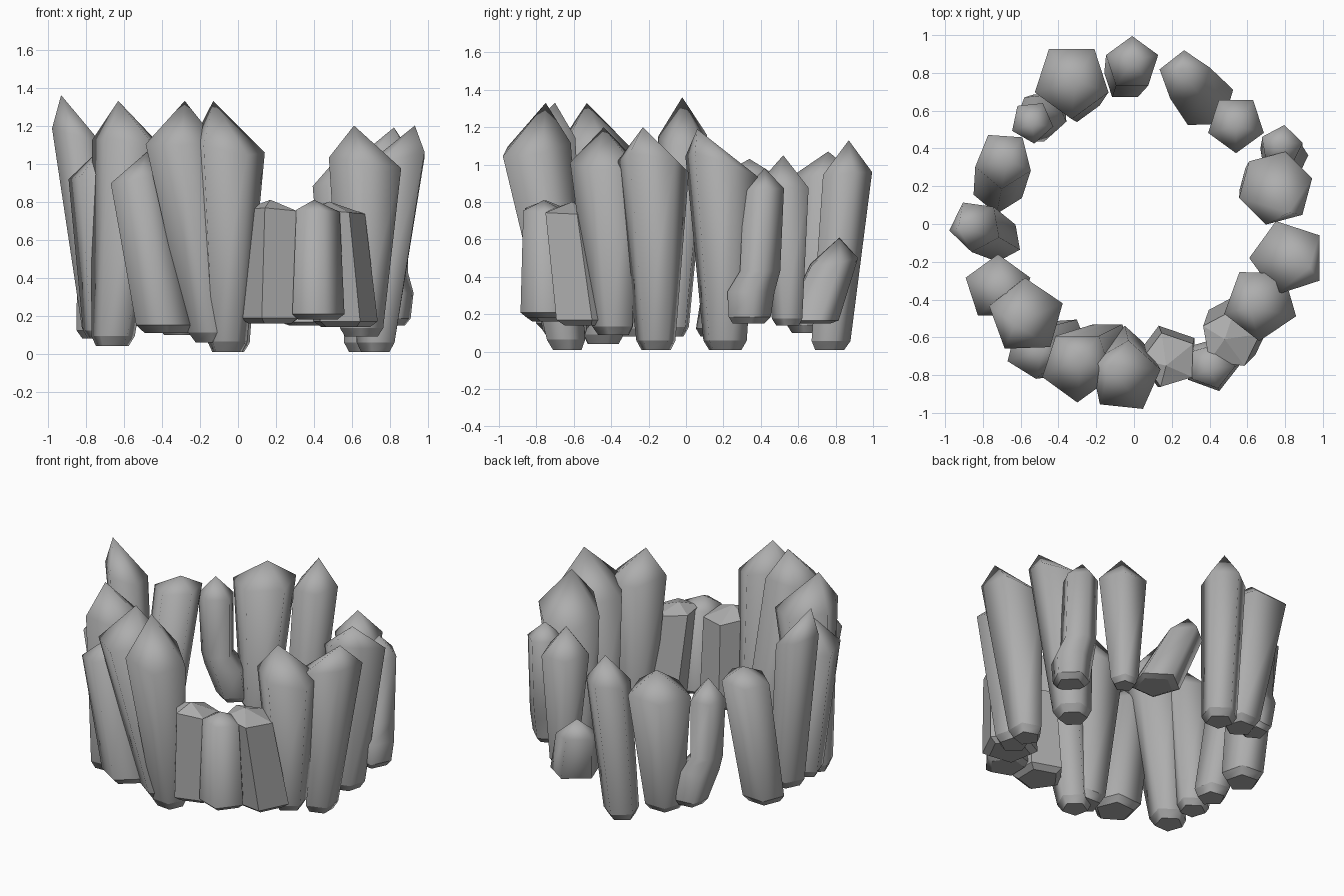
import bpy, bmesh, math
from mathutils import Vector

if "Cube" in bpy.data.objects:
    bpy.data.objects.remove(bpy.data.objects["Cube"])

# Dark grey stone
stone = bpy.data.materials.new("stone")
stone.diffuse_color = (0.42, 0.42, 0.42, 1)
stone.use_nodes = True
stone.node_tree.nodes["Principled BSDF"].inputs["Base Color"].default_value = stone.diffuse_color

# One crystal: cut base, tapered shaft, shoulder ring and pointed tip
def crystal(name, base, rb, shoulder, rs, tip, rot=0, sides=5, knee=(), tilt=0.25, smooth=True):
    base, shoulder, tip = Vector(base), Vector(shoulder), Vector(tip)
    lean = shoulder - base
    levels = [(base, rb * 0.75, 0), (base + lean * 0.05, rb, 0)]
    levels += [(Vector(k[:3]), k[3], 0) for k in knee]
    levels.append((shoulder, rs, tilt))
    bm = bmesh.new()
    rings = []
    for c, r, t in levels:
        ring = []
        for i in range(sides):
            a = math.radians(rot) + math.tau * i / sides
            d = Vector((math.cos(a), math.sin(a), 0)) * r
            # shoulder rises on the side of the tip
            rise = t * (d.x * (tip.x - c.x) + d.y * (tip.y - c.y)) / r * 2
            ring.append(bm.verts.new(c + d + Vector((0, 0, rise))))
        rings.append(ring)
    bm.faces.new(rings[0][::-1])
    for lo, hi in zip(rings, rings[1:]):
        for i in range(sides):
            j = (i + 1) % sides
            bm.faces.new((lo[i], lo[j], hi[j], hi[i]))
    top = bm.verts.new(tip)
    for i in range(sides):
        bm.faces.new((rings[-1][i], rings[-1][(i + 1) % sides], top))
    bmesh.ops.recalc_face_normals(bm, faces=bm.faces)
    # keep the cut base crisp
    for ring in rings[:2]:
        for i in range(sides):
            bm.edges.get((ring[i], ring[(i + 1) % sides])).smooth = False
    for f in bm.faces:
        f.smooth = smooth
    me = bpy.data.meshes.new(name)
    bm.to_mesh(me)
    bm.free()
    me.materials.append(stone)
    ob = bpy.data.objects.new(name, me)
    bpy.context.collection.objects.link(ob)
    return ob

# Back crystals
crystal("back_left_crystal", (-.30, .66, .10), .125, (-.33, .76, .93), .205, (-.31, .76, 1.07), -90)
crystal("back_crystal", (-.05, .76, .01), .115, (-.01, .85, .95), .145, (0, .87, 1.13), 90)
crystal("back_short_crystal", (.38, .65, .15), .16, (.27, .78, .48), .14, (.25, .82, .61), 20)
crystal("back_right_crystal", (.54, .55, .14), .09, (.54, .53, .88), .155, (.54, .52, 1.05), -90)

# Bent crystals with a knee in the shaft
crystal("right_bent_crystal", (.79, .33, .15), .12, (.78, .41, .87), .115, (.77, .42, .98), 10,
        knee=[(.79, .34, .32, .135), (.78, .39, .43, .115)])
crystal("left_bent_crystal", (-.46, .61, .15), .105, (-.54, .54, .86), .115, (-.54, .53, .99), 60,
        knee=[(-.49, .57, .38, .135), (-.53, .54, .47, .105)])

# Right crystals
crystal("right_upper_crystal", (.67, .21, .01), .12, (.75, .19, .99), .2, (.82, .06, 1.19), 15, sides=6)
crystal("right_crystal", (.73, -.16, .01), .11, (.815, -.18, 1.0), .205, (.93, -.23, 1.2), 36)
crystal("right_lower_crystal", (.65, -.38, .09), .12, (.67, -.42, 1.0), .2, (.61, -.44, 1.2), 52)

# Short faceted crystals in the front gap
crystal("front_short_crystal_left", (.18, -.70, .16), .17, (.19, -.72, .75), .15, (.17, -.75, .81), 35, smooth=False)
crystal("front_short_crystal_middle", (.41, -.74, .18), .15, (.41, -.75, .75), .125, (.40, -.76, .81), 70)
crystal("front_short_crystal_right", (.56, -.53, .14), .18, (.51, -.61, .75), .16, (.48, -.61, .80), 10, smooth=False)

# Front crystals
crystal("front_crystal", (-.06, -.64, .01), .11, (-.05, -.81, 1.09), .195, (-.13, -.75, 1.33), -60)
crystal("front_left_inner_crystal", (-.13, -.63, .06), .13, (-.30, -.75, 1.12), .195, (-.28, -.70, 1.33), -90)
crystal("front_left_low_crystal", (-.38, -.64, .11), .16, (-.53, -.67, .92), .15, (-.48, -.67, 1.06), 130)
crystal("front_left_tall_crystal", (-.66, -.45, .04), .12, (-.57, -.49, 1.10), .205, (-.63, -.53, 1.33), 20)
crystal("left_lower_crystal", (-.71, -.28, .08), .11, (-.72, -.34, .94), .18, (-.68, -.36, 1.12), 90)

# Left crystals
crystal("left_tall_crystal", (-.70, -.09, .08), .115, (-.84, -.01, 1.14), .14, (-.93, -.02, 1.36), 190)
crystal("left_upper_crystal", (-.72, .18, .08), .135, (-.69, .34, .95), .155, (-.67, .34, 1.03), 50)
